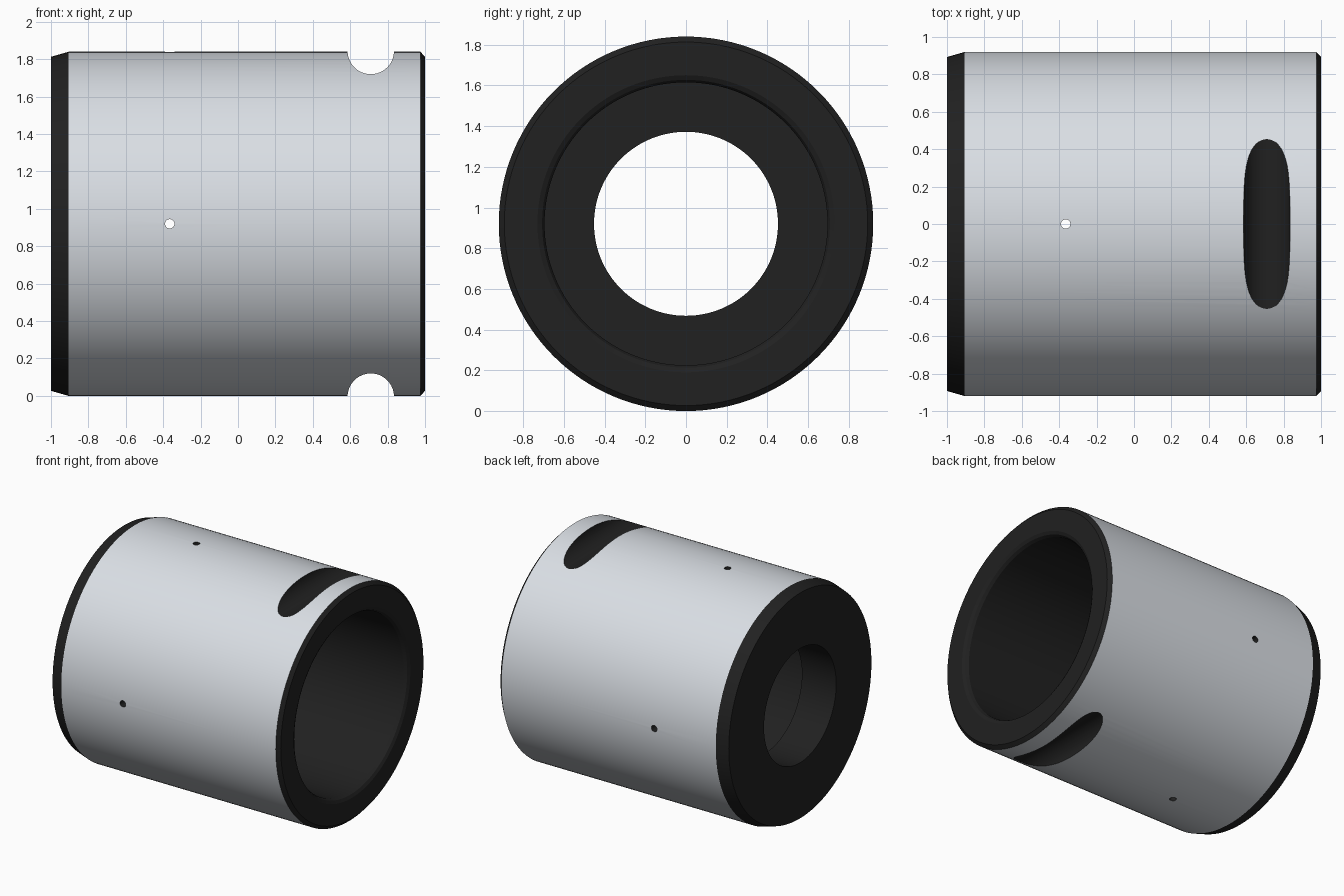
import bpy, bmesh, math

if "Cube" in bpy.data.objects:
    bpy.data.objects.remove(bpy.data.objects["Cube"])

R = 0.92          # outer radius, also the height of the axis
SEG = 128


def material(name, colour):
    m = bpy.data.materials.new(name)
    m.diffuse_color = (*colour, 1)
    m.use_nodes = True
    m.node_tree.nodes["Principled BSDF"].inputs["Base Color"].default_value = m.diffuse_color
    return m


# Sleeve: closed (x, radius) profile revolved about the x axis
profile = [(-1, 0.452), (-1, 0.893), (-0.905, R), (0.975, R), (1, 0.893),
           (1, 0.73), (0.988, 0.707), (0.965, 0.695), (-0.7, 0.695), (-0.7, 0.452)]
BARREL = 2        # profile edge that forms the bright outer wall

bm = bmesh.new()
rings = []
for i in range(SEG):
    a = 2 * math.pi * i / SEG
    rings.append([bm.verts.new((x, r * math.cos(a), R + r * math.sin(a)))
                  for x, r in profile])
n = len(profile)
for i in range(SEG):
    a, b = rings[i], rings[(i + 1) % SEG]
    for j in range(n):
        k = (j + 1) % n
        face = bm.faces.new((a[j], a[k], b[k], b[j]))
        face.material_index = 1 if j == BARREL else 0
bmesh.ops.recalc_face_normals(bm, faces=bm.faces)
mesh = bpy.data.meshes.new("sleeve")
bm.to_mesh(mesh)
bm.free()
black = material("black", (0.015, 0.015, 0.015))
mesh.materials.append(black)
mesh.materials.append(material("steel", (0.70, 0.735, 0.78)))
sleeve = bpy.data.objects.new("sleeve", mesh)
bpy.context.collection.objects.link(sleeve)


def cut(name, radius, location, along_y, sides):
    """Subtract a long round bar lying along y, or standing along z."""
    rot = (math.pi / 2, 0, 0) if along_y else (0, 0, 0)
    bpy.ops.mesh.primitive_cylinder_add(vertices=sides, radius=radius, depth=2.6,
                                        location=location, rotation=rot)
    cutter = bpy.context.object
    cutter.name = name
    cutter.hide_render = True
    cutter.data.materials.append(black)   # cut walls become black
    mod = sleeve.modifiers.new(name, 'BOOLEAN')
    mod.operation = 'DIFFERENCE'
    mod.solver = 'EXACT'
    mod.object = cutter
    bpy.context.view_layer.objects.active = sleeve
    bpy.ops.object.modifier_apply(modifier=mod.name)
    bpy.data.objects.remove(cutter, do_unlink=True)


# Rounded cross slots, top and bottom
for side in (-1, 1):
    cut("slot_cutter", 0.124, (0.71, 0, R + side * 0.924), True, 64)

# Four small radial holes
for along_y in (True, False):
    cut("hole_cutter", 0.025, (-0.365, 0, R), along_y, 40)

# Smooth barrel, crisp chamfers
bpy.ops.object.select_all(action='DESELECT')
sleeve.select_set(True)
bpy.context.view_layer.objects.active = sleeve
bpy.ops.object.shade_smooth_by_angle(angle=math.radians(11))
